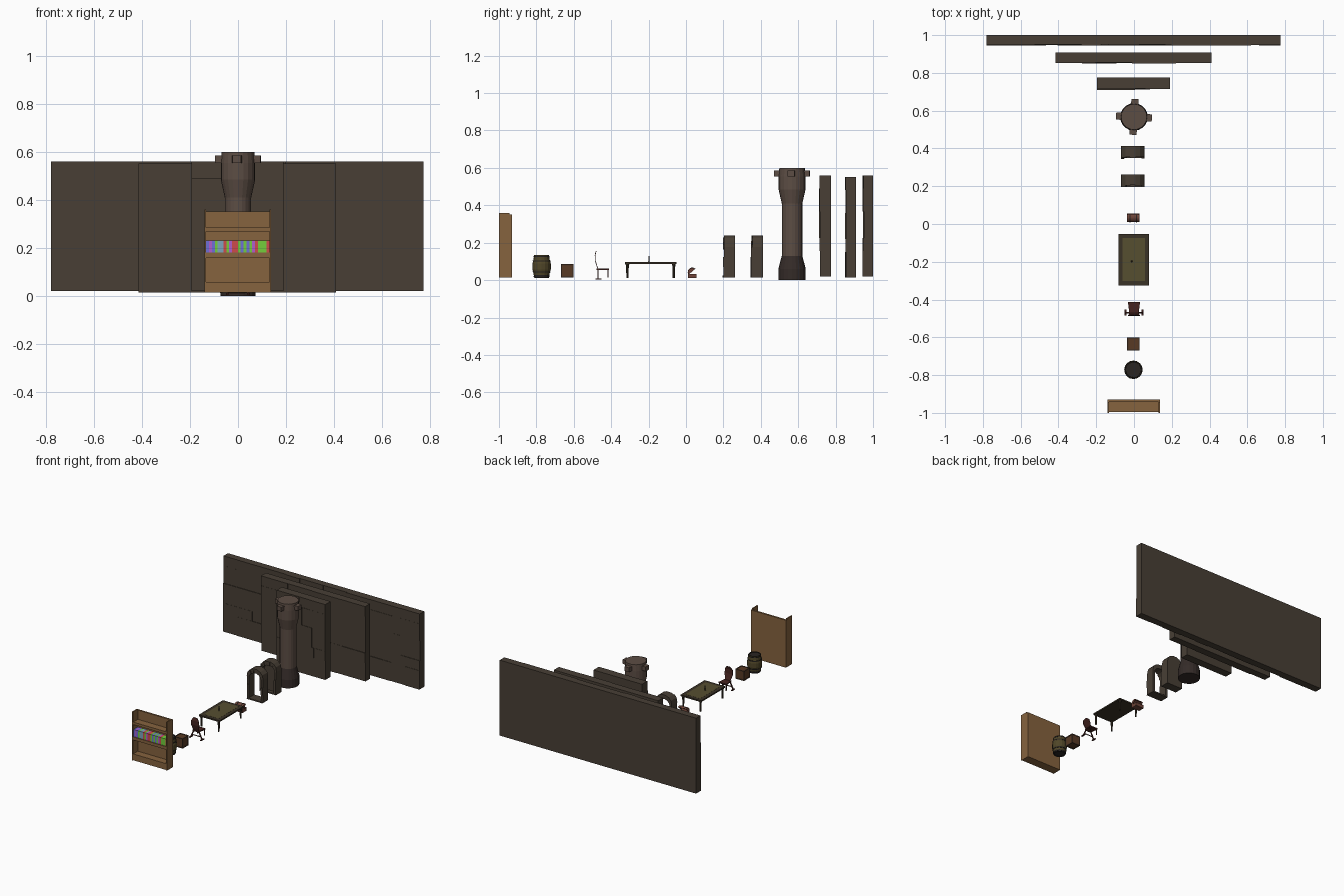
import bpy, bmesh, math, random

if "Cube" in bpy.data.objects:
    bpy.data.objects.remove(bpy.data.objects["Cube"])

random.seed(7)


def mat(name, r, g, b):
    m = bpy.data.materials.new(name)
    m.diffuse_color = [((c / 255 + .055) / 1.055) ** 2.4 for c in (r, g, b)] + [1]
    m.use_nodes = True
    m.node_tree.nodes["Principled BSDF"].inputs["Base Color"].default_value = m.diffuse_color
    return m


STONE = mat("stone", 72, 63, 53)
PILLAR = mat("pillar_stone", 92, 77, 68)
PILLAR_DARK = mat("pillar_base_stone", 52, 43, 40)
WOOD = mat("shelf_wood", 134, 99, 62)
BARREL = mat("barrel_wood", 80, 70, 40)
IRON = mat("dark_iron", 42, 37, 34)
CRATE = mat("crate_wood", 88, 58, 36)
CRATE_DARK = mat("crate_frame_wood", 70, 50, 36)
CHAIR = mat("chair_wood", 70, 36, 32)
TABLE = mat("table_frame", 58, 50, 38)
TABLE_TOP = mat("table_surface", 86, 78, 48)
CHEST = mat("chest_wood", 110, 68, 56)
BOOKS = [mat("book_%d" % i, *c) for i, c in enumerate(
    [(205, 75, 75), (110, 110, 215), (175, 95, 205), (115, 205, 60), (125, 165, 190)])]


class Part:
    """Collects prisms and boxes into one object."""

    def __init__(self, name, *mats):
        self.name, self.mats, self.bm = name, mats, bmesh.new()

    def prism(self, pts, a, b, axis='y', m=0, skip=()):
        def co(p, d):
            return {'x': (d, p[0], p[1]), 'y': (p[0], d, p[1]), 'z': (p[0], p[1], d)}[axis]
        A = [self.bm.verts.new(co(p, a)) for p in pts]
        B = [self.bm.verts.new(co(p, b)) for p in pts]
        faces = [self.bm.faces.new((A[i - 1], A[i], B[i], B[i - 1])) for i in range(len(pts))]
        if 'a' not in skip:
            faces.append(self.bm.faces.new(A[::-1]))
        if 'b' not in skip:
            faces.append(self.bm.faces.new(B))
        for f in faces:
            f.material_index = m

    def box(self, x0, x1, y0, y1, z0, z1, m=0, skip=()):
        self.prism([(x0, z0), (x1, z0), (x1, z1), (x0, z1)], y0, y1, 'y', m, skip)

    def lathe(self, prof, x, y, n, seg_mats):
        rings = [[self.bm.verts.new((x + r * math.cos(2 * math.pi * i / n),
                                     y + r * math.sin(2 * math.pi * i / n), z))
                  for i in range(n)] for r, z in prof]
        for k in range(len(rings) - 1):
            for i in range(n):
                f = self.bm.faces.new((rings[k][i - 1], rings[k][i], rings[k + 1][i], rings[k + 1][i - 1]))
                f.material_index = seg_mats[k]
        self.bm.faces.new(rings[0][::-1]).material_index = seg_mats[0]
        self.bm.faces.new(rings[-1]).material_index = seg_mats[-1]

    def done(self):
        bmesh.ops.recalc_face_normals(self.bm, faces=self.bm.faces)
        me = bpy.data.meshes.new(self.name)
        self.bm.to_mesh(me)
        self.bm.free()
        for m in self.mats:
            me.materials.append(m)
        ob = bpy.data.objects.new(self.name, me)
        bpy.context.collection.objects.link(ob)
        return ob


# Stone walls: flat back slab, uneven blocks on the front
def wall(name, x0, x1, y0, y1, z0, z1):
    p = Part(name, STONE)
    p.box(x0, x1, y0, y1, z0, z1, skip='a')
    rows = [0, .25, .38, .64, .87, 1]
    for a, b in zip(rows, rows[1:]):
        x = x0
        while x < x1:
            nx = x + random.uniform(.1, .26)
            if nx > x1 - .07:
                nx = x1
            p.box(x, nx, y0 - random.uniform(.001, .008), y0, z0 + a * (z1 - z0), z0 + b * (z1 - z0), skip='b')
            x = nx
    p.done()


wall("small_wall", -.195, .19, .718, .775, .02, .56)
wall("medium_wall", -.415, .41, .858, .908, .015, .552)
wall("large_wall", -.78, .775, .952, 1.0, .02, .56)


# Arches: ring of uneven stones, optional filled back
def arch(name, y0, y1, filled):
    cx = -.007

    def outline(w, bottom, spring, rise):
        pts = [(cx - w, bottom), (cx - w, bottom + (spring - bottom) / 3),
               (cx - w, bottom + (spring - bottom) * 2 / 3)]
        pts += [(cx - w * math.cos(t * math.pi / 7), spring + rise * math.sin(t * math.pi / 7) ** .8)
                for t in range(8)]
        return pts + [(2 * cx - x, z) for x, z in pts[2::-1]]
    outer, inner = outline(.063, .015, .178, .062), outline(.047, .024, .165, .045)
    p = Part(name, STONE)
    for i in range(len(outer)):
        d = random.uniform(0, .012)
        p.prism([outer[i - 1], outer[i], inner[i], inner[i - 1]], y0 + d, y1)
    if filled:
        p.prism(inner, y0 + .03, y1)
    p.done()


arch("open_arch", .194, .262, False)
arch("filled_arch", .344, .412, True)

# Pillar with four lugs on the capital
p = Part("pillar", PILLAR_DARK, PILLAR)
PY = .567
p.lathe([(.073, 0), (.073, .06), (.055, .13), (.055, .41), (.072, .485), (.072, .555), (.068, .6)],
        0, PY, 20, [0, 0, 1, 1, 1, 1])
for k in range(4):
    t = k * math.pi / 2 - .06
    c, s = math.cos(t), math.sin(t)
    p.prism([(u * c - v * s, PY + u * s + v * c) for u, v in
             [(.06, -.021), (.095, -.018), (.095, .018), (.06, .021)]], .555, .586, 'z', 1)
p.done()

# Bookshelf
p = Part("bookshelf", WOOD)
for x in (-.14, .131):
    p.box(x, x + .007, -1, -.943, .013, .36)
p.box(-.14, .138, -.943, -.93, .013, .352)
for z0, z1 in [(.013, .058), (.158, .18), (.268, .286)]:
    p.box(-.133, .131, -.995, -.943, z0, z1)
p.done()

# Row of books
p = Part("books", *BOOKS)
n = 22
for i in range(n):
    w = .264 / n
    p.box(-.133 + i * w, -.133 + (i + 1) * w, -.99, -.943, .18, .231, random.randrange(5))
p.done()

# Barrel with iron hoops
p = Part("barrel", BARREL, IRON)
p.lathe([(.035, .018), (.039, .012), (.042, .027), (.043, .036), (.049, .058), (.049, .088),
         (.043, .11), (.042, .12), (.040, .135), (.036, .135), (.036, .129)],
        -.003, -.772, 16, [1, 1, 0, 0, 0, 0, 0, 0, 1, 1, ])
for z, r in [(.017, .042), (.041, .047), (.100, .047), (.124, .0425)]:
    p.lathe([(r, z), (r + .001, z + .006)], -.003, -.772, 16, [1])
p.done()

# Crate with edge frame
p = Part("crate", CRATE, CRATE_DARK)
x0, x1, y0, y1, z0, z1, t = -.037, .03, -.669, -.602, .015, .085, .007
p.box(x0 + .002, x1 - .002, y0 + .002, y1 - .002, z0 + .002, z1 - .002)
for x in (x0, x1 - t):
    for y in (y0, y1 - t):
        p.box(x, x + t, y, y + t, z0, z1, 1)
    for z in (z0, z1 - t):
        p.box(x, x + t, y0 + t, y1 - t, z, z + t, 1)
for y in (y0, y1 - t):
    for z in (z0, z1 - t):
        p.box(x0 + t, x1 - t, y, y + t, z, z + t, 1)
p.done()

# Table with inlaid top and small candle
p = Part("table", TABLE, TABLE_TOP)
p.box(-.083, .08, -.325, -.052, .086, .096)
p.box(-.06, .057, -.302, -.075, .096, .0968, 1)
for x in (-.07, .067):
    for y in (-.313, -.065):
        p.lathe([(.006, .012), (.007, .07), (.01, .087)], x, y, 8, [0, 0])
p.lathe([(.006, .096), (.002, .1), (.002, .13)], -.012, -.198, 8, [0, 0])
p.done()

# Chair: curved tall back, seat, legs and feet
p = Part("chair", CHAIR)
back = [(-.473, .06), (-.480, .08), (-.487, .105), (-.488, .135), (-.482, .156)]
widths = [.020, .026, .032, .030, .014]
rows = []
for (y, z), w in zip(back, widths):
    rows.append([p.bm.verts.new(c) for c in
                 [(-w, y, z), (w, y, z), (w, y + .004, z), (-w, y + .004, z)]])
for a, b in zip(rows, rows[1:]):
    for i in range(4):
        p.bm.faces.new((a[i - 1], a[i], b[i], b[i - 1]))
p.bm.faces.new(rows[0])
p.bm.faces.new(rows[-1])
p.prism([(-.024, -.478), (.024, -.478), (.032, -.413), (-.032, -.413)], .055, .063, 'z')
for s in (-1, 1):
    p.prism([(s * .018, .055), (s * .025, .055), (s * .05, .005), (s * .04, .005)], -.473, -.467)
    p.box(s * .026 - .003, s * .026 + .003, -.42, -.414, .014, .055)
    p.box(s * .045 - .005, s * .045 + .005, -.485, -.452, .003, .009)
p.box(-.035, .035, -.472, -.468, .022, .027)
p.done()

# Open chest: hollow base and swung-back domed lid
p = Part("chest", CHEST, IRON)
x0, x1 = -.036, .029
p.box(x0, x1, .01, .014, .01, .034)
p.box(x0, x1, .052, .056, .01, .034)
p.box(x0, x0 + .004, .014, .052, .01, .034)
p.box(x1 - .004, x1, .014, .052, .01, .034)
p.box(x0 + .004, x1 - .004, .014, .052, .01, .014)


def arc(r):
    return [(.034 + r * math.cos(math.radians(50 + i * 27)), .042 + r * math.sin(math.radians(50 + i * 27)))
            for i in range(7)]


p.prism(arc(.024) + arc(.020)[::-1], x0, x1, 'x')
for x in (x0, x1 - .004):
    p.prism(arc(.0235), x, x + .004, 'x')
for x in (x0 + .012, x1 - .018):
    p.prism(arc(.025) + arc(.0238)[::-1], x, x + .006, 'x', 1)
p.done()
